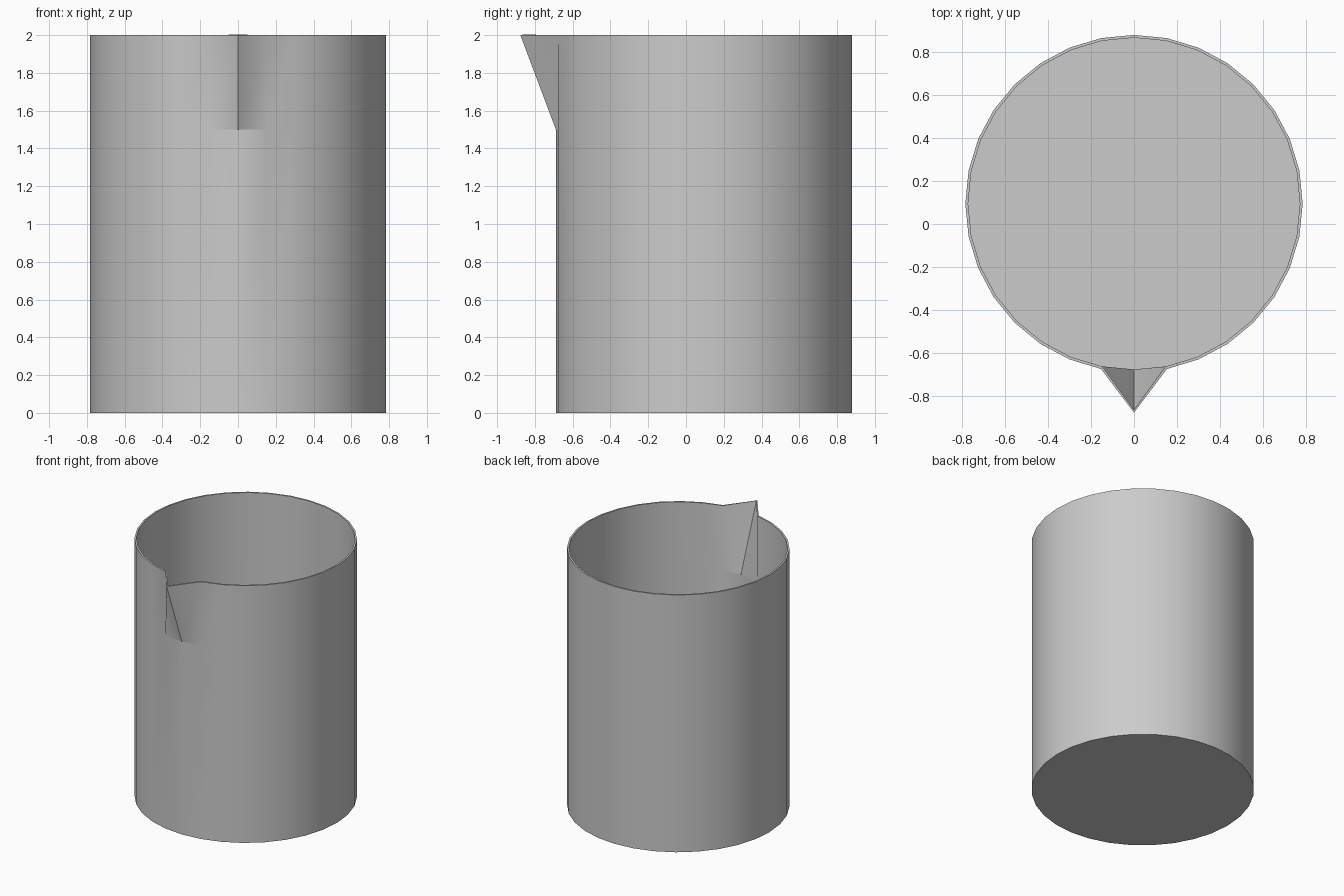
import bpy, bmesh
from math import sin, cos, pi, radians

if "Cube" in bpy.data.objects:
    bpy.data.objects.remove(bpy.data.objects["Cube"])

SIDES, RADIUS, CENTRE_Y = 32, 0.784, 0.095
LEVELS = (0.0, 1.5, 2.0)
SPOUT_TIP_Y = -0.877

# open-topped shell, one ring per level; vertex 0 faces the front
bm = bmesh.new()
rings = []
for z in LEVELS:
    rings.append([bm.verts.new((RADIUS * sin(2 * pi * i / SIDES),
                                CENTRE_Y - RADIUS * cos(2 * pi * i / SIDES), z))
                  for i in range(SIDES)])
for low, high in zip(rings, rings[1:]):
    for i in range(SIDES):
        j = (i + 1) % SIDES
        bm.faces.new((low[i], low[j], high[j], high[i]))
bm.faces.new(rings[0][::-1])

# pouring spout: the front rim vertex pulled forward
rings[-1][0].co.y = SPOUT_TIP_Y

mesh = bpy.data.meshes.new("beaker")
bm.normal_update()
bm.to_mesh(mesh)
bm.free()
beaker = bpy.data.objects.new("beaker", mesh)
bpy.context.collection.objects.link(beaker)
bpy.context.view_layer.objects.active = beaker
beaker.select_set(True)

# thin wall and floor, grown inwards
wall = beaker.modifiers.new("wall", 'SOLIDIFY')
wall.thickness = 0.013
wall.offset = -1
bpy.ops.object.modifier_apply(modifier=wall.name)
bpy.ops.object.shade_smooth_by_angle(angle=radians(30))
